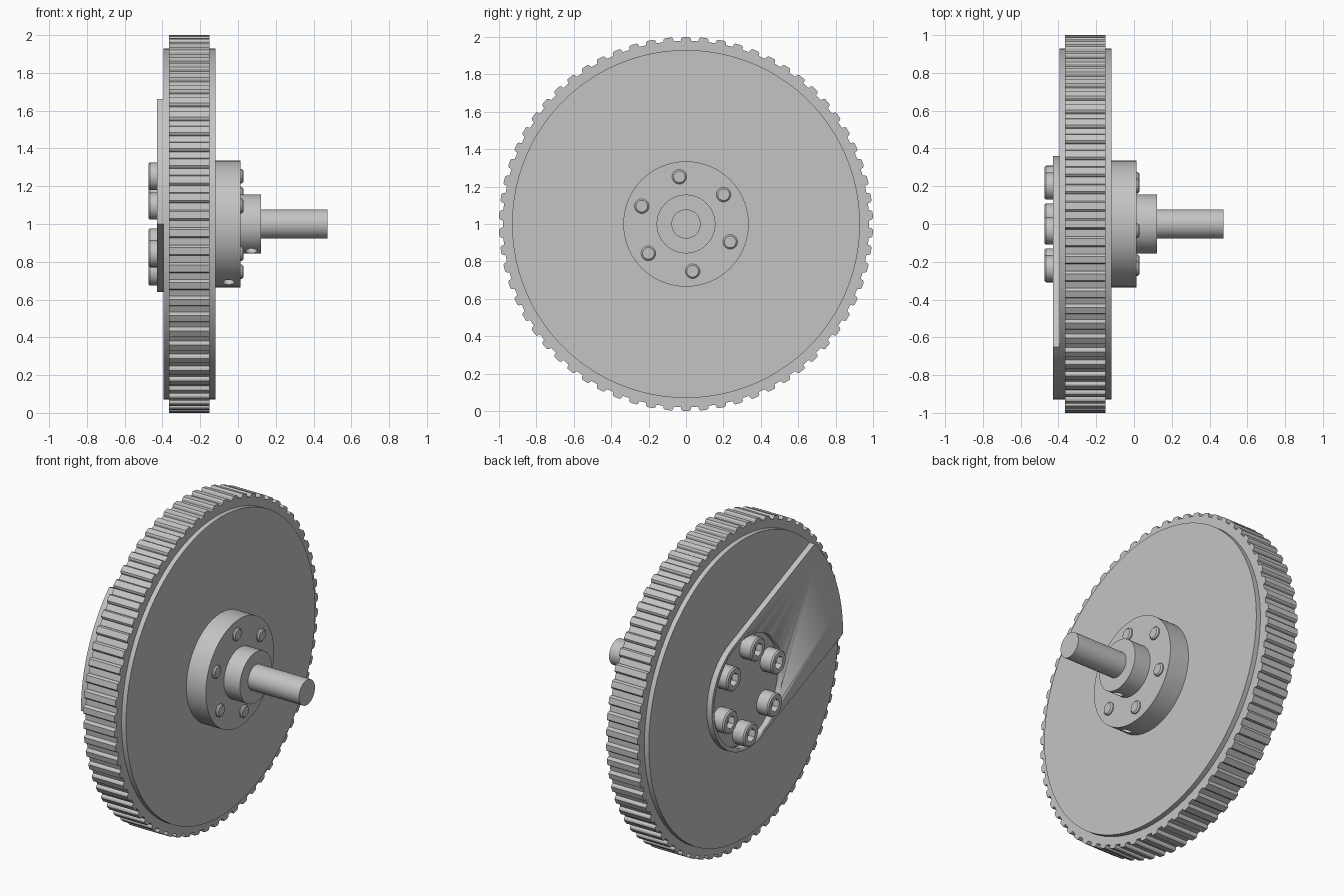
import bpy, bmesh, math
from math import cos, sin, pi, radians
from mathutils import Vector, Matrix

if "Cube" in bpy.data.objects:
    bpy.data.objects.remove(bpy.data.objects["Cube"])

CZ = 1.0  # axis height; the axis runs along x
steel = bpy.data.materials.new("grey_metal")
steel.diffuse_color = (0.55, 0.55, 0.55, 1)
steel.use_nodes = True
steel.node_tree.nodes["Principled BSDF"].inputs["Base Color"].default_value = steel.diffuse_color


def finish(name, bm, smooth=True):
    bmesh.ops.recalc_face_normals(bm, faces=bm.faces)
    me = bpy.data.meshes.new(name)
    bm.to_mesh(me)
    bm.free()
    ob = bpy.data.objects.new(name, me)
    bpy.context.collection.objects.link(ob)
    me.materials.append(steel)
    if smooth:
        bpy.ops.object.select_all(action='DESELECT')
        bpy.context.view_layer.objects.active = ob
        ob.select_set(True)
        bpy.ops.object.shade_smooth_by_angle(angle=radians(25))
    return ob


def prism(name, pts, x0, x1, smooth=True):
    """Extrude a (y, z) outline along x."""
    bm = bmesh.new()
    a = [bm.verts.new((x0, y, z + CZ)) for y, z in pts]
    b = [bm.verts.new((x1, y, z + CZ)) for y, z in pts]
    n = len(pts)
    for i in range(n):
        j = (i + 1) % n
        bm.faces.new((a[i], a[j], b[j], b[i]))
    bm.faces.new(a)
    bm.faces.new(b)
    return finish(name, bm, smooth)


def turned(name, profile, y=0, z=0, n=64):
    """Turn an (x, radius) profile about an x-parallel axis, capped at both ends."""
    bm = bmesh.new()
    rings = [[bm.verts.new((x, y + r * cos(2 * pi * i / n), CZ + z + r * sin(2 * pi * i / n)))
              for i in range(n)] for x, r in profile]
    for p, q in zip(rings, rings[1:]):
        for i in range(n):
            j = (i + 1) % n
            bm.faces.new((p[i], p[j], q[j], q[i]))
    bm.faces.new(rings[0])
    bm.faces.new(rings[-1])
    return finish(name, bm)


def cut(ob, cutter):
    """Subtract the cutter and remove it."""
    cutter.hide_render = True
    m = ob.modifiers.new("cut", 'BOOLEAN')
    m.operation, m.solver, m.object = 'DIFFERENCE', 'EXACT', cutter
    bpy.ops.object.select_all(action='DESELECT')
    bpy.context.view_layer.objects.active = ob
    ob.select_set(True)
    # the cut goes before any smoothing modifier
    bpy.ops.object.modifier_move_to_index(modifier=m.name, index=0)
    bpy.ops.object.modifier_apply(modifier=m.name)
    bpy.data.objects.remove(cutter, do_unlink=True)


# toothed rim: rounded teeth around the wheel
TEETH = 66
tooth = [(-0.30, 0.979), (-0.27, 0.992), (-0.19, 1.0), (0.19, 1.0), (0.27, 0.992), (0.30, 0.979)]
outline = []
for k in range(TEETH):
    for f, r in tooth:
        a = pi / 2 + 2 * pi * (k + f) / TEETH
        outline.append((r * cos(a), r * sin(a)))
prism("toothed_rim", outline, -0.365, -0.15)

# wheel disc standing slightly proud on both sides
turned("wheel_disc", [(-0.395, 0.93), (-0.12, 0.93)], n=128)

# raised plate: round end and a straight strip out to the disc edge
tilt = pi - radians(22.7)
W, R = 0.36, 0.93
end = math.asin(W / R)
pts = [(W * cos(tilt + a), W * sin(tilt + a))
       for a in (pi / 2 + pi * i / 32 for i in range(33))]
pts += [(R * cos(tilt + a), R * sin(tilt + a))
        for a in (-end + 2 * end * i / 24 for i in range(25))]
plate = prism("raised_plate", pts, -0.43, -0.393)
cut(plate, turned("plate_cutter", [(-0.5, 0.337), (-0.3, 0.337)]))

# stepped hub, with radial set screw holes
hub = turned("hub", [(-0.13, 0.335), (0.013, 0.335), (0.013, 0.157), (0.123, 0.157)], n=96)
d = Vector((0, -cos(radians(67.3)), -sin(radians(67.3))))
for x, r in ((-0.05, 0.335), (0.07, 0.157)):
    bm = bmesh.new()
    mat = Matrix.Translation(Vector((x, 0, CZ)) + d * r) @ d.to_track_quat('Z', 'Y').to_matrix().to_4x4()
    bmesh.ops.create_cone(bm, cap_ends=True, segments=24, radius1=0.031, radius2=0.031,
                          depth=0.16, matrix=mat)
    cut(hub, finish("hole_cutter", bm, False))

# shaft
turned("shaft", [(0.10, 0.078), (0.475, 0.078)])

# ring of six socket head bolts
for k in range(6):
    a = radians(38 + 60 * k)
    y, z = 0.255 * cos(a), 0.255 * sin(a)
    head = turned(f"bolt_head_{k + 1}", [(-0.475, 0.064), (-0.467, 0.072), (-0.393, 0.072)], y, z, 32)
    hexa = [(y + 0.04 * cos(a + i * pi / 3), z + 0.04 * sin(a + i * pi / 3)) for i in range(6)]
    cut(head, prism("socket_cutter", hexa, -0.5, -0.435, False))
    turned(f"bolt_tip_{k + 1}", [(0.0, 0.039), (0.02, 0.039), (0.028, 0.031)], y, z, 32)
